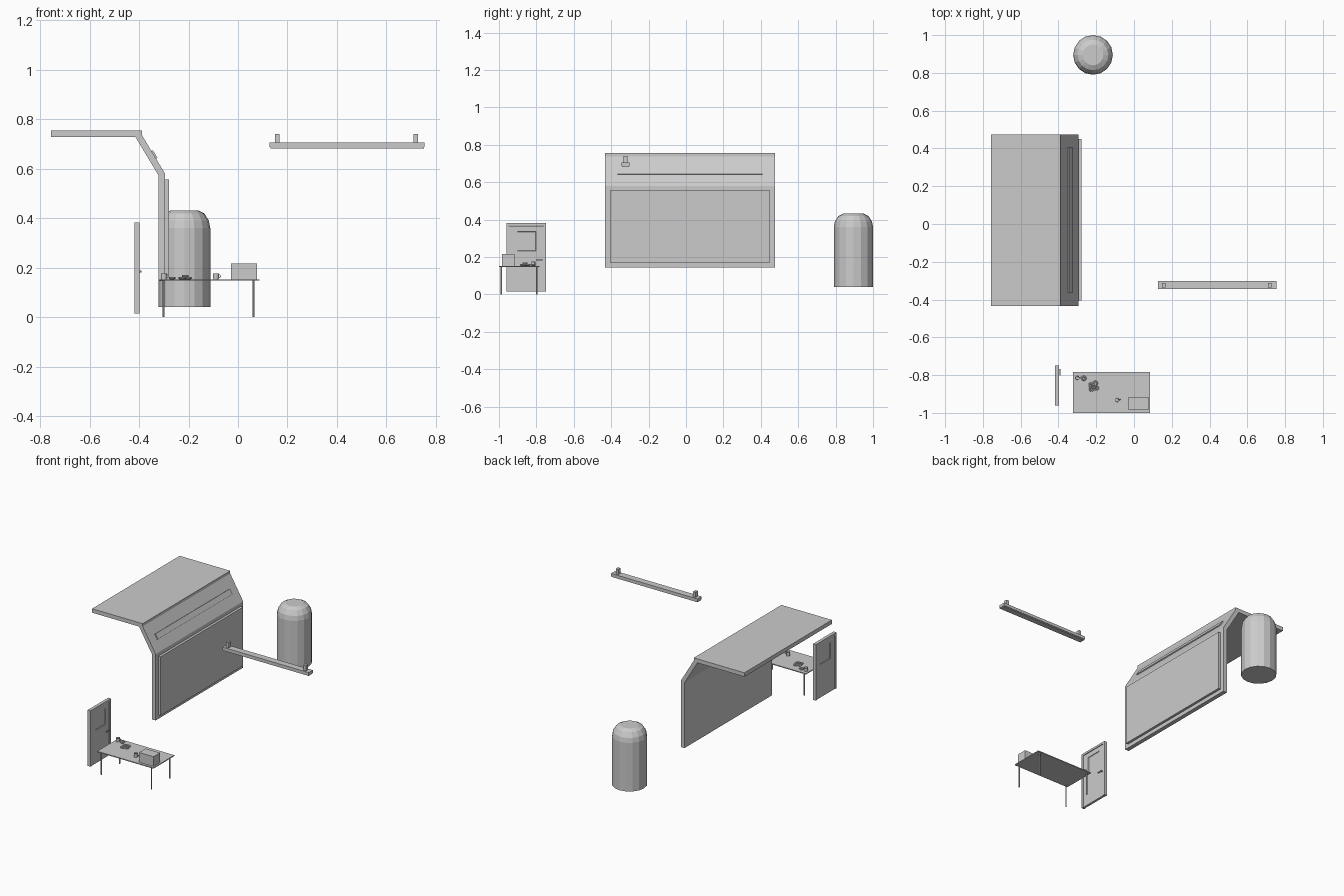
import bpy, bmesh
from math import pi, cos, sin, atan2
from mathutils import Matrix, Vector

if "Cube" in bpy.data.objects:
    bpy.data.objects.remove(bpy.data.objects["Cube"])


def make(name, bm):
    bmesh.ops.recalc_face_normals(bm, faces=bm.faces)
    me = bpy.data.meshes.new(name)
    bm.to_mesh(me)
    bm.free()
    ob = bpy.data.objects.new(name, me)
    bpy.context.collection.objects.link(ob)
    return ob


def box(name, x, y, z):
    """Box from (min, max) ranges."""
    bm = bmesh.new()
    size = Matrix.Diagonal((x[1] - x[0], y[1] - y[0], z[1] - z[0], 1))
    mid = Matrix.Translation([(a + b) / 2 for a, b in (x, y, z)])
    bmesh.ops.create_cube(bm, size=1, matrix=mid @ size)
    return make(name, bm)


def extrude_y(name, profile, y0, y1):
    """Extrude an xz profile along y."""
    bm = bmesh.new()
    f = bm.faces.new([bm.verts.new((x, y0, z)) for x, z in profile])
    new = bmesh.ops.extrude_face_region(bm, geom=[f])["geom"]
    bmesh.ops.translate(bm, vec=(0, y1 - y0, 0),
                        verts=[v for v in new if isinstance(v, bmesh.types.BMVert)])
    return make(name, bm)


def lathe(name, profile, loc, n=16):
    """Spin an rz profile and cap both ends."""
    bm = bmesh.new()
    rings = [[bm.verts.new((loc[0] + r * cos(2 * pi * i / n),
                            loc[1] + r * sin(2 * pi * i / n), loc[2] + z))
              for i in range(n)] for r, z in profile]
    for a, b in zip(rings, rings[1:]):
        for i in range(n):
            j = (i + 1) % n
            bm.faces.new((a[i], a[j], b[j], b[i]))
    bm.faces.new(rings[0])
    bm.faces.new(rings[-1])
    return make(name, bm)


def torus(name, loc, R, r, rot=(0, 0, 0)):
    bpy.ops.mesh.primitive_torus_add(location=loc, rotation=rot, major_radius=R, minor_radius=r,
                                     major_segments=14, minor_segments=8)
    bpy.context.object.name = name


# Bent wall with overhanging roof slab
Y0, Y1 = -0.433, 0.475
extrude_y("wall", [(-0.322, 0.145), (-0.295, 0.145), (-0.295, 0.58), (-0.322, 0.574)], Y0, Y1)
extrude_y("sloped_wall", [(-0.322, 0.574), (-0.295, 0.58), (-0.389, 0.737), (-0.415, 0.729)], Y0, Y1)
box("roof_slab", (-0.756, -0.389), (Y0, Y1), (0.729, 0.755))
box("wall_board", (-0.296, -0.279), (-0.405, 0.45), (0.17, 0.556))

# Strip fixed on the slope
d = Vector((-0.094, 0, 0.157)).normalized()
n = Vector((d.z, 0, -d.x))
c = Vector((-0.340, 0, 0.656))
pts = [c + d * s * 0.018 + n * t * 0.006 for s, t in ((-1, -1), (1, -1), (1, 1), (-1, 1))]
extrude_y("slope_strip", [(p.x, p.z) for p in pts], -0.365, 0.408)

# Hanging lamp bar
box("lamp_body", (0.128, 0.755), (-0.345, -0.302), (0.687, 0.706))
box("lamp_diffuser", (0.131, 0.752), (-0.341, -0.306), (0.682, 0.688))
for x in (0.158, 0.719):
    box("lamp_mount", (x - 0.009, x + 0.009), (-0.335, -0.312), (0.705, 0.741))

# Domed tank
lathe("tank", [(0.105, 0.041), (0.105, 0.36), (0.099, 0.39), (0.081, 0.419), (0.055, 0.432)],
      (-0.217, 0.895, 0))

# Door: frame, leaf with recessed panel, lever handle
DX = (-0.419, -0.398)
box("door_jamb_left", DX, (-0.96, -0.947), (0.015, 0.382))
box("door_jamb_right", DX, (-0.761, -0.748), (0.015, 0.382))
box("door_head", DX, (-0.947, -0.761), (0.369, 0.382))
leaf = box("door_leaf", (-0.416, -0.401), (-0.946, -0.762), (0.015, 0.367))
bm = bmesh.new()
bm.from_mesh(leaf.data)
for axis, at in (("y", -0.902), ("y", -0.802), ("z", 0.232), ("z", 0.337)):
    k = "xyz".index(axis)
    co, no = Vector(), Vector()
    co[k], no[k] = at, 1
    bmesh.ops.bisect_plane(bm, geom=bm.verts[:] + bm.edges[:] + bm.faces[:], plane_co=co, plane_no=no)
panels = [f for f in bm.faces if abs(f.normal.x) > 0.9
          and abs(f.calc_center_median().y + 0.852) < 0.01
          and abs(f.calc_center_median().z - 0.2845) < 0.01]
for f in panels:
    bmesh.ops.inset_individual(bm, faces=[f], thickness=0.003, depth=-0.003)
bm.to_mesh(leaf.data)
bm.free()
box("door_handle_stem", (-0.402, -0.391), (-0.776, -0.768), (0.181, 0.189))
box("door_handle_lever", (-0.395, -0.390), (-0.802, -0.768), (0.182, 0.188))

# Table
box("table_top", (-0.322, 0.086), (-1.0, -0.783), (0.147, 0.153))
for x in (-0.301, 0.063):
    for y in (-0.987, -0.797):
        lathe("table_leg", [(0.004, 0), (0.004, 0.148)], (x, y, 0), 8)
box("table_box", (-0.029, 0.076), (-0.984, -0.917), (0.153, 0.217))

# Mugs: open cup with ring handle
for x, y, s in ((-0.300, -0.815, -1), (-0.089, -0.932, -1)):
    lathe("mug", [(0.011, 0), (0.012, 0.024), (0.010, 0.024), (0.009, 0.003)], (x, y, 0.153), 14)
    torus("mug_handle", (x + 0.012, y + 0.003, 0.165), 0.006, 0.0015, (pi / 2, 0, 0))

# Ring pastries: one alone and a small heap
for x, y, z in ((-0.266, -0.817, 0.158), (-0.228, -0.853, 0.158), (-0.205, -0.843, 0.158),
                (-0.200, -0.868, 0.158), (-0.224, -0.874, 0.158), (-0.213, -0.860, 0.166)):
    torus("ring_pastry", (x, y, z), 0.009, 0.005)
